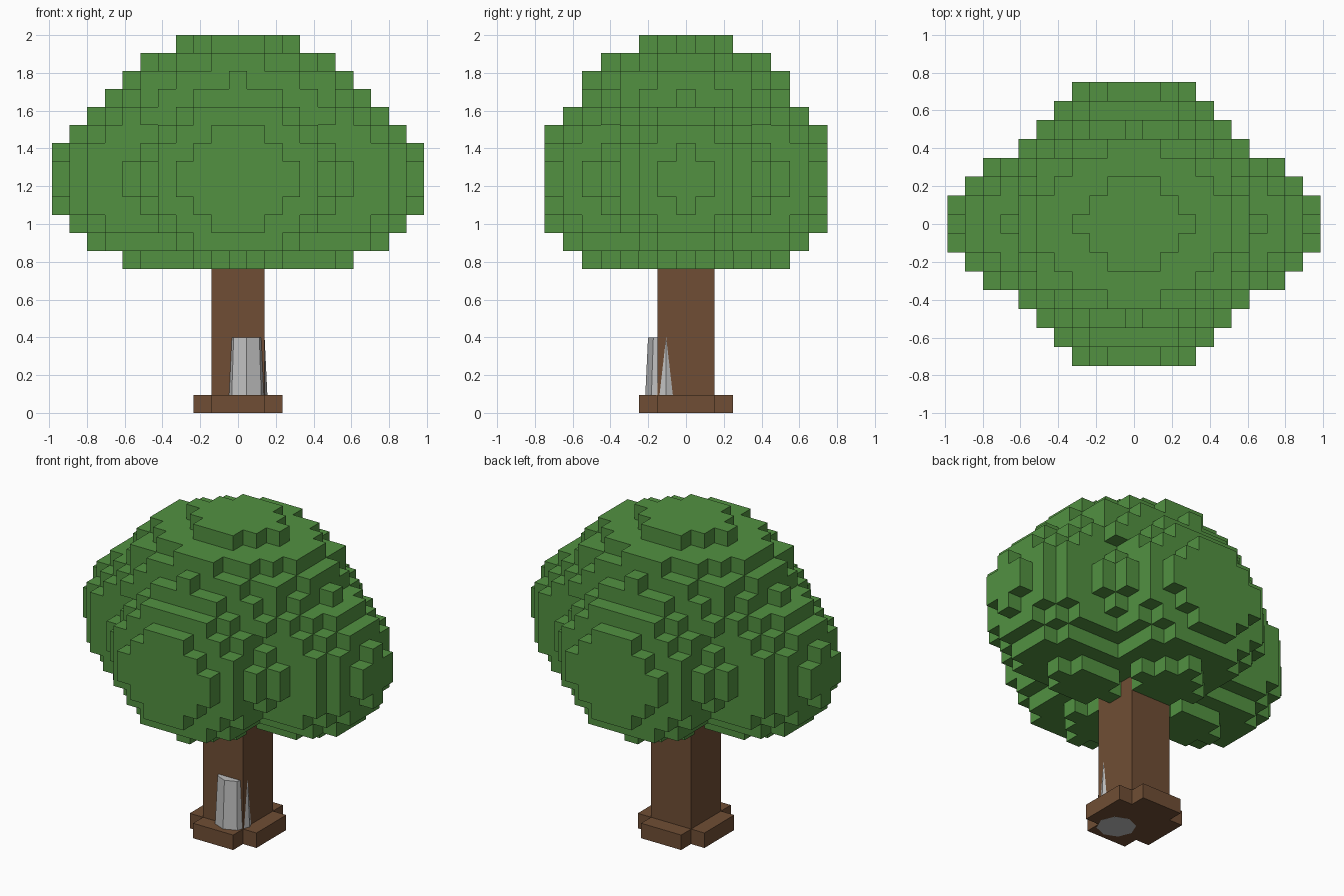
import bpy, bmesh
from mathutils import Vector

cube = bpy.data.objects.get("Cube")
if cube:
    bpy.data.objects.remove(cube)

CELL = Vector((0.0939, 0.1, 2 / 21))   # block size
TRUNK_LAYERS = 8


def material(name, rgb):
    m = bpy.data.materials.new(name)
    m.use_nodes = True
    m.diffuse_color = (*rgb, 1)
    m.node_tree.nodes["Principled BSDF"].inputs["Base Color"].default_value = (*rgb, 1)
    return m


def finish(bm, name, mat):
    mesh = bpy.data.meshes.new(name)
    bmesh.ops.recalc_face_normals(bm, faces=bm.faces)
    bm.to_mesh(mesh)
    bm.free()
    mesh.materials.append(mat)
    ob = bpy.data.objects.new(name, mesh)
    bpy.context.collection.objects.link(ob)
    return ob


def block_mesh(name, cells, mat):
    """Outer skin of a set of blocks; x and y are centred, z counts layers."""
    bm = bmesh.new()
    verts = {}

    def corner(p):
        if p not in verts:
            verts[p] = bm.verts.new(Vector(((p[0] - 0.5) * CELL.x,
                                            (p[1] - 0.5) * CELL.y, p[2] * CELL.z)))
        return verts[p]

    for c in cells:
        for axis in range(3):
            u, v = (axis + 1) % 3, (axis + 2) % 3
            for side in (0, 1):
                near = list(c)
                near[axis] += 2 * side - 1
                if tuple(near) in cells:
                    continue
                quad = []
                for du, dv in ((0, 0), (1, 0), (1, 1), (0, 1)):
                    p = list(c)
                    p[axis] += side
                    p[u] += du
                    p[v] += dv
                    quad.append(corner(tuple(p)))
                bm.faces.new(quad if side else quad[::-1])
    return finish(bm, name, mat)


green = material("leaf green", (0.084, 0.285, 0.053))
brown = material("bark brown", (0.162, 0.076, 0.035))
grey = material("pale grey", (0.52, 0.52, 0.52))

# Canopy: a high middle lobe and four lower lobes (centre, squared radii)
lobes = [((0, 0, 8), (52, 31.5, 20))]
for s in (-1, 1):
    lobes.append(((4 * s, 0, 4.5), (41, 18, 23.6)))
    lobes.append(((0, 3 * s, 4.5), (31, 25, 24.2)))


def in_canopy(p):
    return any(sum((a - b) ** 2 / r for a, b, r in zip(p, centre, radii)) <= 1
               for centre, radii in lobes)


canopy = {(x, y, z + TRUNK_LAYERS)
          for x in range(-11, 12) for y in range(-8, 9) for z in range(13)
          if in_canopy((x, y, z))}
block_mesh("canopy", canopy, green)

# Trunk with a cross-shaped foot
trunk = {(x, y, z) for x in (-1, 0, 1) for y in (-1, 0, 1)
         for z in range(TRUNK_LAYERS + 5)}
foot = {(x, y, 0) for x in range(-2, 3) for y in range(-2, 3)
        if abs(x) + abs(y) < 4}
block_mesh("trunk", trunk | foot, brown)

# Tapered eight-sided post sunk into the trunk corner
bm = bmesh.new()
bmesh.ops.create_cone(bm, cap_ends=True, segments=8, radius1=0.115, radius2=0.096, depth=0.4)
bmesh.ops.translate(bm, verts=bm.verts, vec=(0.045, -0.105, 0.1995))
finish(bm, "corner_post", grey)
